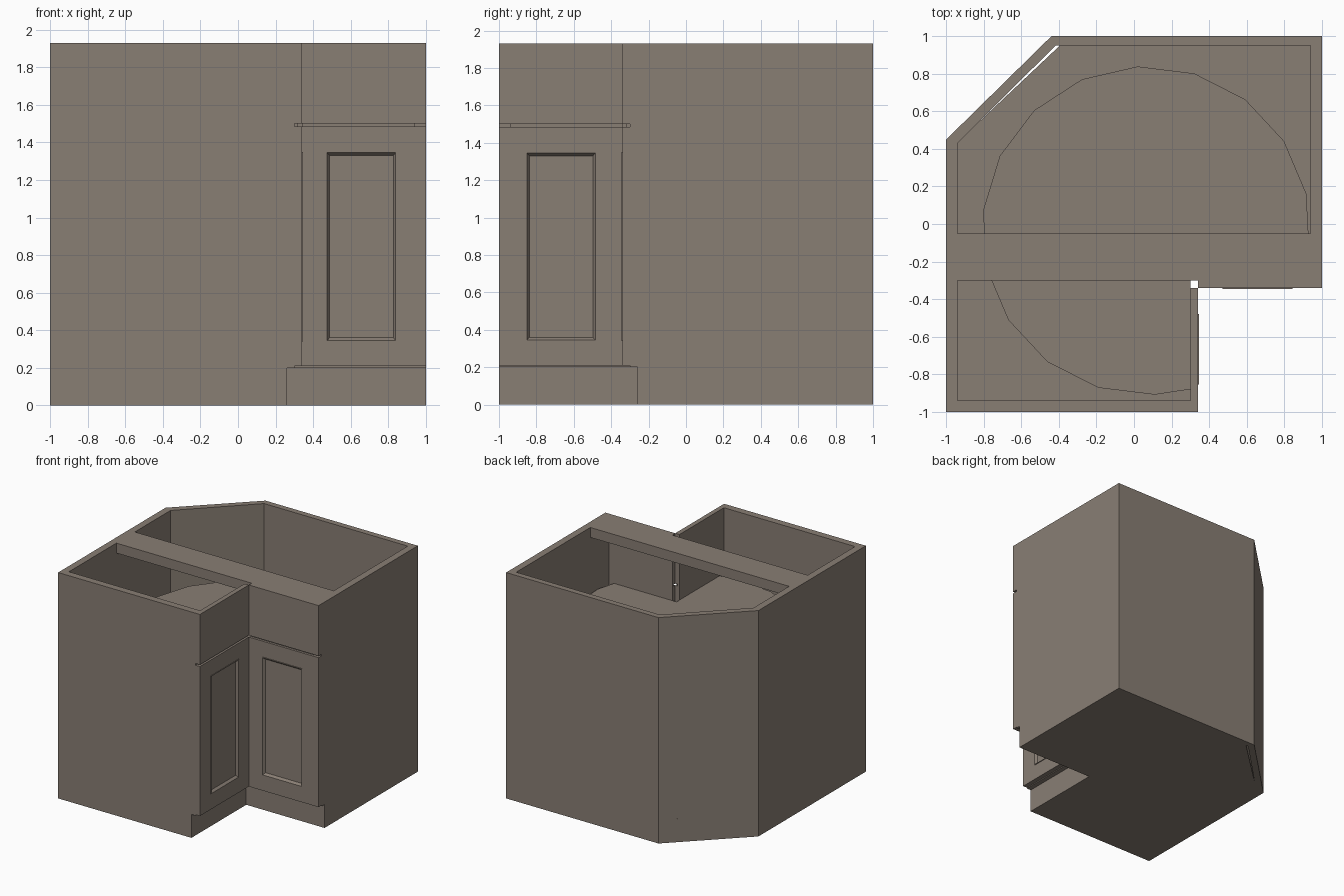
import bpy, bmesh, math

if "Cube" in bpy.data.objects:
    bpy.data.objects.remove(bpy.data.objects["Cube"])

TOP, TOE = 1.93, 0.2
PAINT = bpy.data.materials.new("taupe_paint")
PAINT.diffuse_color = (.25, .21, .175, 1)
PAINT.use_nodes = True
PAINT.node_tree.nodes["Principled BSDF"].inputs["Base Color"].default_value = PAINT.diffuse_color


def finish(name, bm):
    bmesh.ops.recalc_face_normals(bm, faces=bm.faces)
    mesh = bpy.data.meshes.new(name)
    bm.to_mesh(mesh)
    bm.free()
    mesh.materials.append(PAINT)
    ob = bpy.data.objects.new(name, mesh)
    bpy.context.collection.objects.link(ob)
    return ob


def slab(name, outline, z0, z1):
    """Extrude a plan outline from z0 to z1."""
    bm = bmesh.new()
    face = bm.faces.new([bm.verts.new((x, y, z0)) for x, y in outline])
    ext = bmesh.ops.extrude_face_region(bm, geom=[face])["geom"]
    bmesh.ops.translate(bm, vec=(0, 0, z1 - z0),
                        verts=[v for v in ext if isinstance(v, bmesh.types.BMVert)])
    # the extruded source face is kept as the bottom cap
    if not face.is_valid or face not in bm.faces[:]:
        bmesh.ops.holes_fill(bm, edges=bm.edges)
    return finish(name, bm)


def front_panel(name, rings, mirrored):
    """Nested rectangles (u0, u1, z0, z1, y) bridged from back to front."""
    bm = bmesh.new()
    loops = []
    for u0, u1, z0, z1, y in rings:
        pts = [(u0, y, z0), (u1, y, z0), (u1, y, z1), (u0, y, z1)]
        if mirrored:
            pts = [(-b, -a, c) for a, b, c in pts]
        loops.append([bm.verts.new(p) for p in pts])
    for a, b in zip(loops, loops[1:]):
        for i in range(4):
            j = (i + 1) % 4
            bm.faces.new((a[i], a[j], b[j], b[i]))
    bm.faces.new(loops[0])
    bm.faces.new(loops[-1])
    return finish(name, bm)


def carcass(e):
    """Wall ring in plan, open at the front corner and ending at +-e."""
    return [(e, -1), (-1, -1), (-1, .45), (-.44, 1), (1, 1), (1, -e),
            (.94, -e), (.94, .95), (-.418, .95), (-.84, .53), (-.94, .43),
            (-.94, -.94), (e, -.94)]


def floor_outline(e):
    return [(-.94, -.94), (e, -.94), (e, -e), (.94, -e), (.94, .95),
            (-.395, .95), (-.84, .53), (-.94, .43)]


# Walls, with the toe recess below
slab("cabinet_walls", carcass(.30), TOE, TOP)
slab("toe_walls", carcass(.26), 0, TOE)

# Base and cabinet floor
slab("base", floor_outline(.26), 0, TOE)
slab("floor", floor_outline(.30), TOE, TOE + .012)

# Stretcher across the open top
slab("top_stretcher", [(-.94, -.30), (.94, -.30), (.94, -.05), (-.94, -.05)], TOP - .085, TOP)

# Rotating shelves with a corner cut out for the doors
cx, cy, r = .065, -.035, .875
arc = [(cx + r * math.cos(math.radians(13 + 20 * k)),
        cy + r * math.sin(math.radians(13 + 20 * k))) for k in range(-1, 14)]
shelf = [(.30, -.30), (.89, -.30)] + arc + [(.30, -.88)]
for i, z in enumerate((.72, 1.34)):
    slab(f"rotating_shelf_{i + 1}", shelf, z, z + .03)

# Centre post
post = [(cx + .03 * math.cos(a * math.pi / 6), cy + .03 * math.sin(a * math.pi / 6)) for a in range(12)]
slab("shelf_post", post, TOE, 1.36)

# Doors with a lipped, recessed panel, plain fronts above, and a strip behind the gap
for side, mirrored in (("front", False), ("side", True)):
    s = .01 if mirrored else 0
    front_panel(f"{side}_door", [
        (.34, 1, .208, 1.485, -.30), (.34, 1, .208, 1.485, -.34),
        (.47 + s, .845 + s, .34, 1.35, -.34), (.47 + s, .845 + s, .34, 1.35, -.345),
        (.475 + s, .84 + s, .345, 1.345, -.345), (.488 + s, .827 + s, .36, 1.33, -.325)], mirrored)
    front_panel(f"{side}_upper_front", [
        (.34, 1, 1.5, TOP, -.30), (.34, 1, 1.5, TOP, -.34)], mirrored)
    front_panel(f"{side}_gap_strip", [
        (.34, .94, 1.485, 1.5, -.30), (.34, .94, 1.485, 1.5, -.32)], mirrored)
